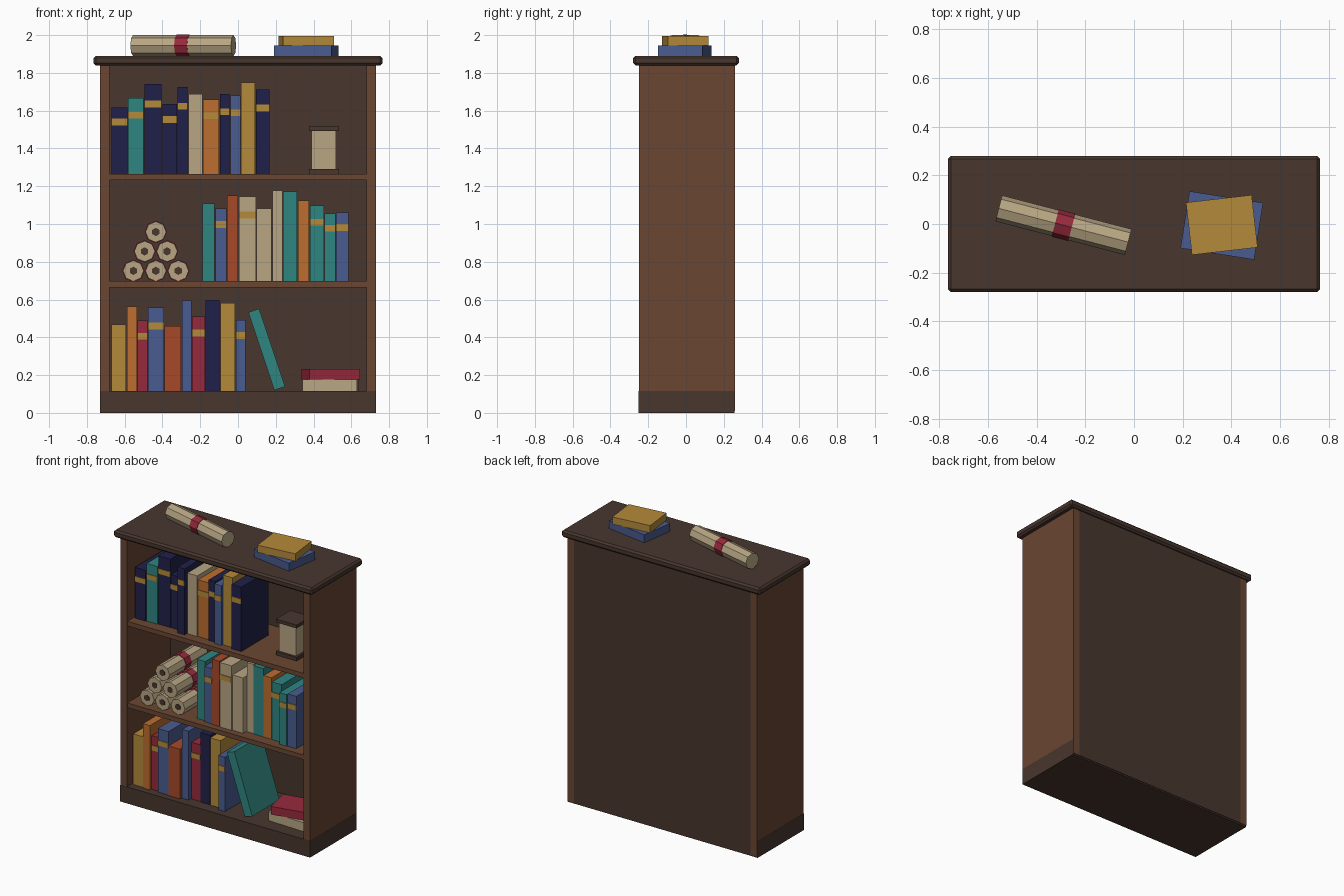
import bpy, random
from math import radians, pi
from mathutils import Matrix, Vector

random.seed(4)
if "Cube" in bpy.data.objects:
    bpy.data.objects.remove(bpy.data.objects["Cube"])


def material(name, hexa):
    def linear(c):
        c /= 255
        return c / 12.92 if c < 0.04 else ((c + 0.055) / 1.055) ** 2.4
    rgba = [linear(c) for c in bytes.fromhex(hexa)] + [1]
    m = bpy.data.materials.new(name)
    m.use_nodes = True
    m.diffuse_color = rgba
    m.node_tree.nodes["Principled BSDF"].inputs["Base Color"].default_value = rgba
    return m


DARK = material("dark wood", "48362e")
WOOD = material("brown wood", "6a4632")
GOLD = material("gold", "b48a3a")
PAPER = material("parchment", "b8a684")
CRIMSON = material("crimson", "962a3c")
TEAL = material("teal", "2f8580")
COVERS = {"n": material("navy", "20204a"), "b": material("blue", "4a5c90"),
          "o": material("orange", "bc6e30"), "r": material("rust", "a64a2a"),
          "t": TEAL, "g": GOLD, "p": PAPER, "c": CRIMSON}


def finish(name, mat, matrix):
    ob = bpy.context.object
    ob.name = ob.data.name = name
    ob.data.transform(matrix)
    ob.data.materials.append(mat)
    return ob


def box(name, mat, centre, size, turn=0, axis="Z"):
    bpy.ops.mesh.primitive_cube_add(size=1)
    return finish(name, mat, Matrix.Translation(centre)
                  @ Matrix.Rotation(radians(turn), 4, axis)
                  @ Matrix.Diagonal((*size, 1)))


def span(name, mat, x, y, z):
    """Box given by its (low, high) pair on each axis."""
    lo, hi = Vector((x[0], y[0], z[0])), Vector((x[1], y[1], z[1]))
    return box(name, mat, (lo + hi) / 2, hi - lo)


def rod(name, mat, centre, radius, length, turn=0, sides=8):
    """Faceted cylinder lying along y, turned about z."""
    bpy.ops.mesh.primitive_cylinder_add(vertices=sides, radius=radius, depth=length)
    return finish(name, mat, Matrix.Translation(centre)
                  @ Matrix.Rotation(radians(turn), 4, "Z")
                  @ Matrix.Rotation(pi / 2, 4, "X"))


# Carcass
INNER, OUTER, FRONT, BACK = 0.68, 0.73, -0.25, 0.26
FLOORS = (0.115, 0.697, 1.265)
for name, s in (("left_side", 1), ("right_side", -1)):
    span(name, WOOD, sorted((s * INNER, s * OUTER)), (FRONT, BACK), (0.01, 1.84))
span("back_panel", DARK, (-INNER, INNER), (0.23, BACK), (0.01, 1.84))
span("plinth", DARK, (-OUTER - 0.001, OUTER + 0.001), (FRONT - 0.001, BACK - 0.004), (0, FLOORS[0]))
for name, z in zip(("middle_shelf", "upper_shelf"), FLOORS[1:]):
    span(name, WOOD, (-INNER, INNER), (FRONT + 0.004, 0.23), (z - 0.032, z))
top = span("top_board", DARK, (-0.765, 0.765), (-0.28, 0.28), (1.84, 1.89))
bevel = top.modifiers.new("Bevel", "BEVEL")
bevel.width, bevel.segments = 0.012, 1


# Upright books: capitals carry a gold spine band, sizes are in thousandths
def book_row(row, x, floor, covers, widths, heights):
    for i, (c, w, h) in enumerate(zip(covers, widths, heights), 1):
        w, h = w / 1000, h / 1000
        y = random.uniform(-0.21, -0.16)
        span(f"{row}_book_{i}", COVERS[c.lower()], (x, x + w), (y, y + 0.3), (floor, floor + h))
        if c.isupper():
            z = floor + 0.78 * h
            span(f"{row}_band_{i}", GOLD, (x, x + w), (y - 0.004, y), (z - 0.018, z + 0.018))
        x += w + 0.004


book_row("lower", -0.669, FLOORS[0], "goCBrbCngB",
         (77, 53, 51, 83, 88, 50, 68, 74, 78, 50),
         (352, 447, 373, 442, 346, 479, 394, 483, 468, 378))
book_row("middle", -0.188, FLOORS[1], "tBrPpptoTTB",
         (64, 58, 58, 90, 80, 53, 74, 60, 74, 56, 66),
         (412, 385, 454, 449, 385, 481, 475, 428, 401, 359, 364))
book_row("upper", -0.669, FLOORS[2], "NTNNNpONBgN",
         (83, 83, 91, 76, 53, 75, 84, 52, 52, 74, 74),
         (353, 401, 475, 369, 459, 422, 395, 422, 415, 485, 448))

# Leaning and lying books
box("leaning_book", TEAL, (0.152, -0.05, 0.336), (0.06, 0.3, 0.435), -18.5, "Y")
box("lying_book_bottom", PAPER, (0.489, -0.05, 0.146), (0.29, 0.21, 0.062), -2)
box("lying_book_top", CRIMSON, (0.491, -0.05, 0.205), (0.275, 0.2, 0.056), 12)
box("top_book_bottom", COVERS["b"], (0.361, -0.006, 1.9175), (0.307, 0.237, 0.055), -9)
box("top_book_top", GOLD, (0.361, -0.004, 1.97), (0.272, 0.217, 0.05), 6.5)

# Scroll pyramid with dark hollow ends and ribbons
R = 0.055
for level in range(3):
    for i in range(3 - level):
        c = Vector((-0.435 + 0.119 * (i - (2 - level) / 2), 0, FLOORS[1] + R + 0.103 * level))
        tag = f"{level + 1}_{i + 1}"
        rod("scroll_" + tag, PAPER, c, R, 0.42)
        rod("scroll_core_" + tag, DARK, c, 0.022, 0.426, sides=6)
        rod("scroll_ribbon_" + tag, CRIMSON, c, R + 0.004, 0.06)

# Scroll lying on the top board
c = Vector((-0.29, -0.005, 1.89 + R))
rod("top_scroll", PAPER, c, R, 0.55, 75.4)
rod("top_scroll_ribbon", CRIMSON, c, R + 0.003, 0.07, 75.4)

# Small lantern
for name, mat, size, z in (("lantern_base", DARK, 0.16, (1.265, 1.29)),
                           ("lantern_body", PAPER, 0.13, (1.29, 1.492)),
                           ("lantern_cap", DARK, 0.16, (1.492, 1.515))):
    x, y, h = 0.455, -0.04, size / 2
    span(name, mat, (x - h, x + h), (y - h, y + h), z)
